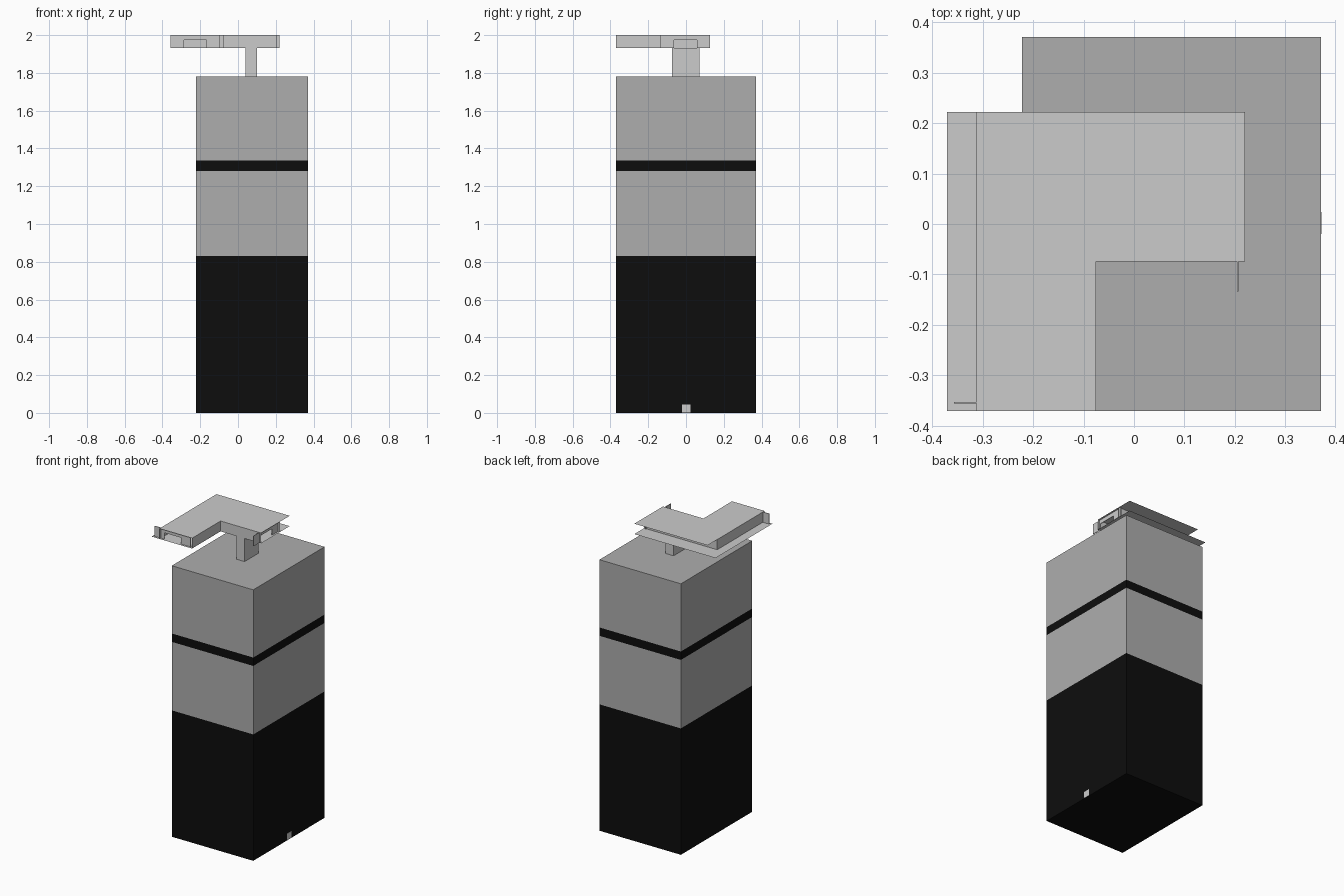
import bpy, bmesh
from mathutils import Vector

if "Cube" in bpy.data.objects:
    bpy.data.objects.remove(bpy.data.objects["Cube"])

FLOOR, ROOF = 1.932, 2.0


def finish(name, bm, mats=()):
    mesh = bpy.data.meshes.new(name)
    bm.to_mesh(mesh)
    bm.free()
    for m in mats:
        mesh.materials.append(m)
    ob = bpy.data.objects.new(name, mesh)
    bpy.context.collection.objects.link(ob)
    return ob


def colour(name, v):
    m = bpy.data.materials.new(name)
    m.diffuse_color = (v, v, v, 1)
    m.use_nodes = True
    m.node_tree.nodes["Principled BSDF"].inputs["Base Color"].default_value = m.diffuse_color
    return m


def box_bm(lo, hi):
    bm = bmesh.new()
    bmesh.ops.create_cube(bm, size=1)
    for v in bm.verts:
        v.co = Vector([(l + h) / 2 + c * (h - l) for l, h, c in zip(lo, hi, v.co)])
    return bm


def sheet(name, pts, depth=None):
    # flat polygon, optionally extruded along a vector
    bm = bmesh.new()
    f = bm.faces.new([bm.verts.new(p) for p in pts])
    if depth:
        r = bmesh.ops.extrude_face_region(bm, geom=[f], use_keep_orig=True)
        vs = [g for g in r["geom"] if isinstance(g, bmesh.types.BMVert)]
        bmesh.ops.translate(bm, verts=vs, vec=depth)
        bmesh.ops.recalc_face_normals(bm, faces=bm.faces)
    return finish(name, bm)


def wall(name, a, b):
    return sheet(name, [(*a, FLOOR), (*b, FLOOR), (*b, ROOF), (*a, ROOF)])


# tower shaft, cut into horizontal colour bands
grey, black = colour("grey", 0.42), colour("black", 0.004)
bm = box_bm((-0.222, -0.37, 0), (0.37, 0.37, 1.78))
for z in (0.83, 1.28, 1.335):
    bmesh.ops.bisect_plane(bm, geom=bm.verts[:] + bm.edges[:] + bm.faces[:],
                           plane_co=(0, 0, z), plane_no=(0, 0, 1))
for f in bm.faces:
    z = f.calc_center_median().z
    f.material_index = 1 if z < 0.83 or 1.28 < z < 1.335 else 0
finish("tower", bm, (grey, black))

# little door at the foot of the tower
finish("tower_door", box_bm((0.36, -0.02, 0.003), (0.371, 0.024, 0.045)))

# neck carrying the house
finish("neck", box_bm((0.04, -0.074, 1.78), (0.1, 0.072, FLOOR)))


# L-shaped floor and roof sheets
def ell(name, left, z):
    sheet(name, [(x, y, z) for x, y in (
        (left, -0.37), (-0.075, -0.37), (-0.075, -0.074),
        (0.22, -0.074), (0.22, 0.222), (left, 0.222))])


ell("house_floor", -0.37, FLOOR)
ell("house_roof", -0.312, ROOF)

# long house walls
wall("outer_wall", (-0.311, -0.37), (-0.311, 0.12))
wall("back_wall", (-0.311, 0.12), (0.22, 0.12))
wall("inner_wall_wing", (-0.076, -0.37), (-0.076, -0.074))
wall("inner_wall_main", (-0.076, -0.074), (0.22, -0.074))


# end walls with a doorway
def end_profile(centre):
    return [(centre + u, z) for u, z in (
        (-0.131, FLOOR), (-0.06, FLOOR), (-0.06, 1.974), (0.06, 1.974),
        (0.06, FLOOR), (0.131, FLOOR), (0.131, ROOF), (-0.131, ROOF))]


sheet("end_wall_front", [(u, -0.356, z) for u, z in end_profile(-0.226)], (0, 0.003, 0))
sheet("end_wall_right", [(0.207, u, z) for u, z in end_profile(-0.003)], (-0.003, 0, 0))
